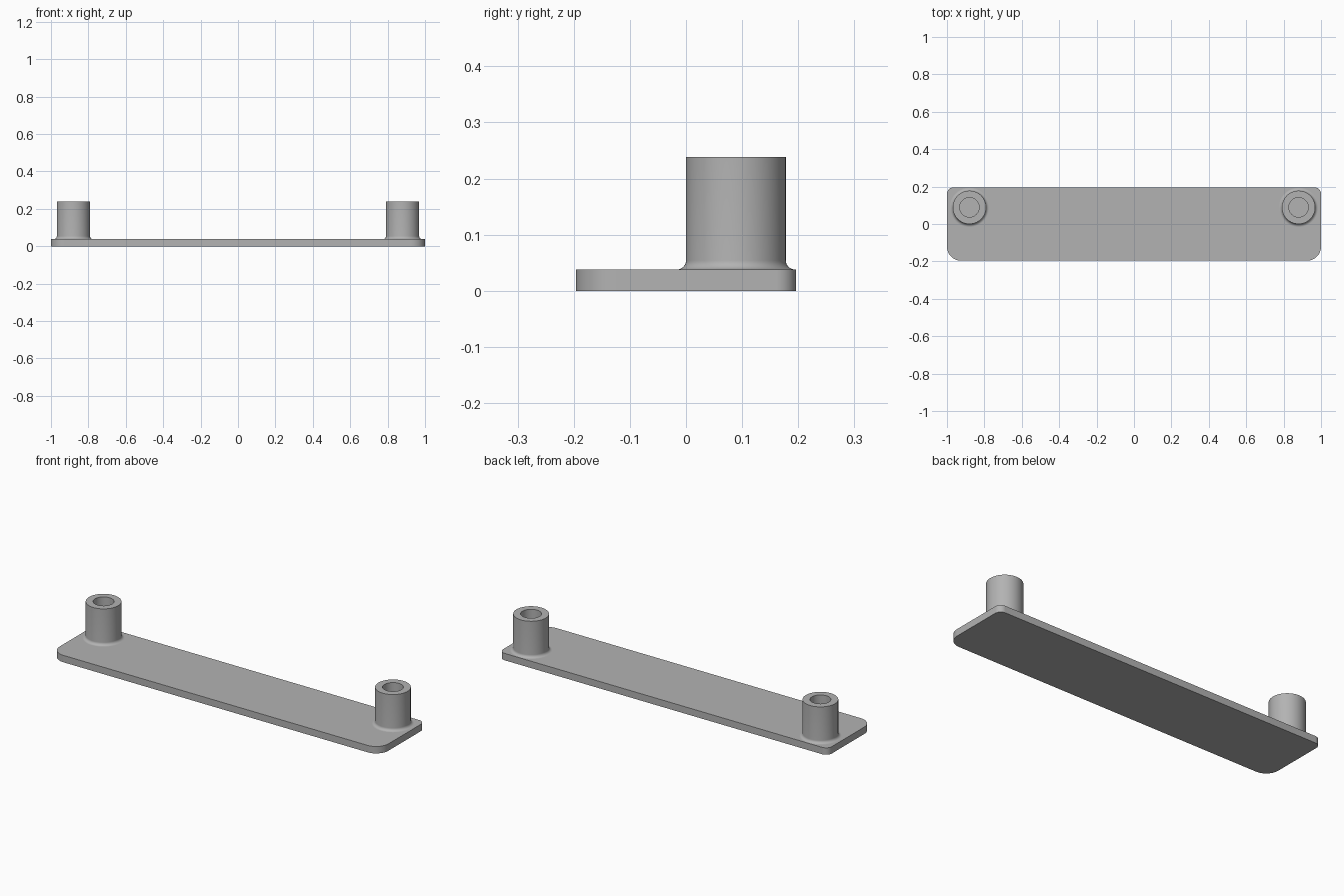
import bpy
import bmesh
from math import cos, sin, pi, radians

cube = bpy.data.objects.get("Cube")
if cube:
    bpy.data.objects.remove(cube, do_unlink=True)

HALF_X, HALF_Y, THICK = 1.0, 0.196, 0.038
POST_X, POST_Y, POST_R, BORE_R, POST_TOP = 0.88, 0.089, 0.089, 0.052, 0.238
FILLET = 0.016
SIDES = 64

grey = bpy.data.materials.new("plain grey")
grey.use_nodes = True
colour = (0.45, 0.45, 0.45, 1)
grey.diffuse_color = colour
grey.node_tree.nodes["Principled BSDF"].inputs["Base Color"].default_value = colour


def finish(bm, name):
    """Turn a bmesh into a smooth-shaded object with sharp edges kept."""
    bmesh.ops.recalc_face_normals(bm, faces=bm.faces)
    mesh = bpy.data.meshes.new(name)
    bm.to_mesh(mesh)
    bm.free()
    mesh.materials.append(grey)
    obj = bpy.data.objects.new(name, mesh)
    bpy.context.collection.objects.link(obj)
    bpy.ops.object.select_all(action="DESELECT")
    obj.select_set(True)
    bpy.context.view_layer.objects.active = obj
    bpy.ops.object.shade_smooth_by_angle(angle=radians(30))
    return obj


def arc(cx, cy, r, start, steps=12):
    """Quarter circle of points, counter-clockwise from the start angle."""
    angles = [start + pi / 2 * i / steps for i in range(steps + 1)]
    return [(cx + r * cos(a), cy + r * sin(a)) for a in angles]


# Base plate: large rounded front corners, small rounded back corners
outline = []
for sx, sy, r, start in ((1, 1, 0.035, 0), (-1, 1, 0.035, pi / 2),
                         (-1, -1, 0.075, pi), (1, -1, 0.075, 1.5 * pi)):
    outline += arc(sx * (HALF_X - r), sy * (HALF_Y - r), r, start)
bm = bmesh.new()
bottom = bm.faces.new([bm.verts.new((x, y, 0)) for x, y in outline])
raised = bmesh.ops.extrude_face_region(bm, geom=[bottom], use_keep_orig=True)
top = [g for g in raised["geom"] if isinstance(g, bmesh.types.BMVert)]
bmesh.ops.translate(bm, verts=top, vec=(0, 0, THICK))
finish(bm, "base_plate")


# Hollow posts: filleted foot, straight wall, flat rim, bore down to the plate
def post(name, x):
    foot = arc(POST_R + FILLET, THICK + FILLET, FILLET, pi, 8)[::-1]
    profile = foot + [(POST_R, POST_TOP), (BORE_R, POST_TOP), (BORE_R, THICK)]
    bm = bmesh.new()
    rings = []
    for r, z in profile:
        angles = [2 * pi * i / SIDES for i in range(SIDES)]
        rings.append([bm.verts.new((r * cos(a), r * sin(a), z)) for a in angles])
    for low, high in zip(rings, rings[1:]):
        for i in range(SIDES):
            j = (i + 1) % SIDES
            bm.faces.new((low[i], low[j], high[j], high[i]))
    # Close the foot underneath so the normals resolve outward
    base = [bm.faces.new((rings[-1][i], rings[-1][(i + 1) % SIDES],
                          rings[0][(i + 1) % SIDES], rings[0][i]))
            for i in range(SIDES)]
    bmesh.ops.recalc_face_normals(bm, faces=bm.faces)
    bmesh.ops.delete(bm, geom=base, context="FACES_ONLY")
    finish(bm, name).location = (x, POST_Y, 0)


for side, sign in (("left", 1), ("right", -1)):
    post(side + "_post", sign * POST_X)
